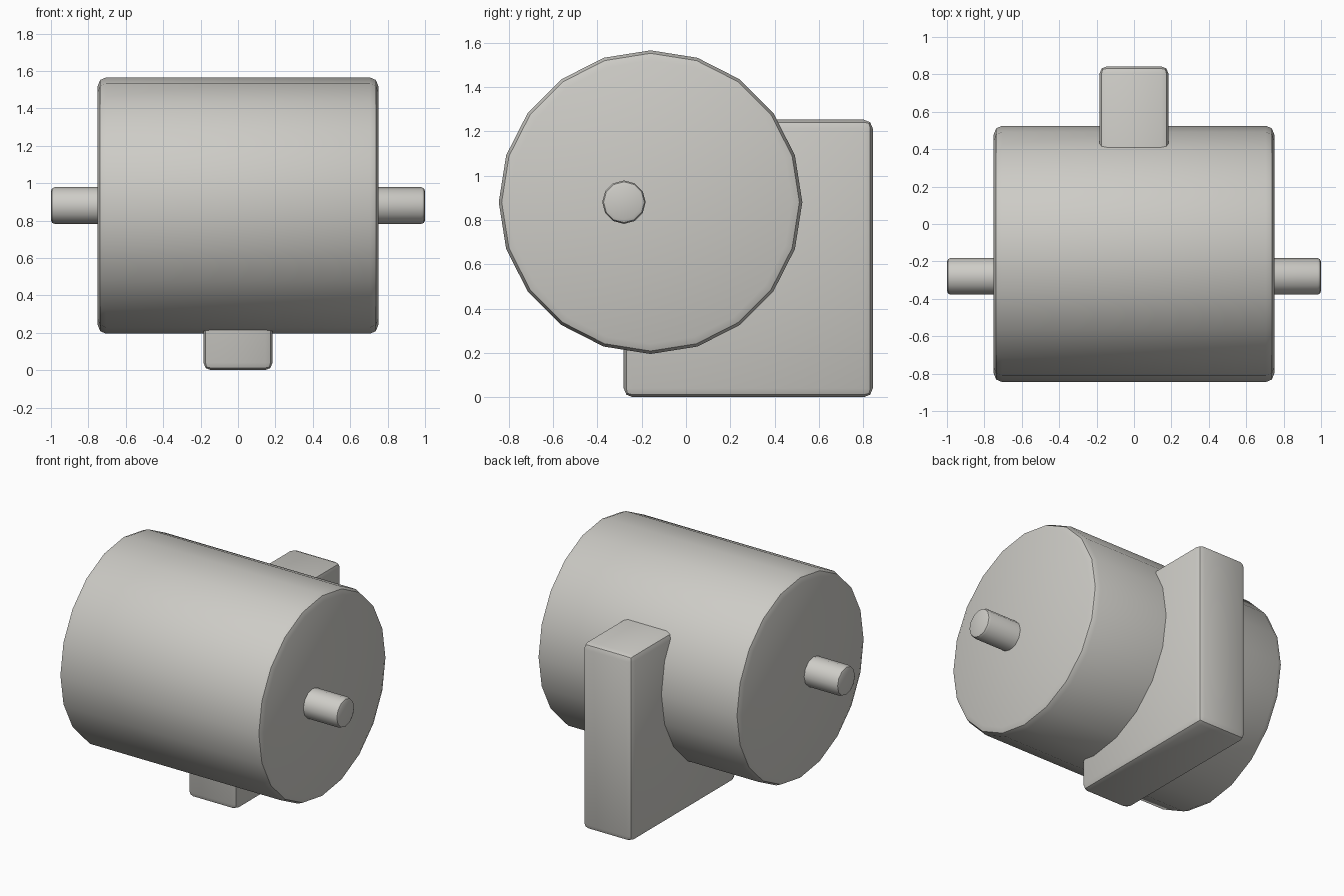
import bpy
import math

# Remove the default cube
cube = bpy.data.objects.get("Cube")
if cube:
    bpy.data.objects.remove(cube, do_unlink=True)

# Single warm grey
grey = bpy.data.materials.new("warm_grey")
grey.use_nodes = True
colour = (0.61, 0.60, 0.565, 1)
grey.diffuse_color = colour
grey.node_tree.nodes["Principled BSDF"].inputs["Base Color"].default_value = colour


def finish(name, bevel_width):
    """Name the active object, round its rims and smooth its shading."""
    obj = bpy.context.object
    obj.name = name
    obj.data.materials.append(grey)
    bpy.ops.object.transform_apply(location=False, rotation=True, scale=True)
    bevel = obj.modifiers.new("rounded_edges", "BEVEL")
    bevel.width = bevel_width
    bevel.segments = 2
    bevel.limit_method = 'ANGLE'
    bevel.angle_limit = math.radians(45)
    bpy.ops.object.modifier_apply(modifier=bevel.name)
    bpy.ops.object.shade_smooth_by_angle(angle=math.radians(35))
    return obj


def x_cylinder(name, sides, radius, length, y, z, bevel_width):
    """Cylinder lying along the x axis."""
    bpy.ops.mesh.primitive_cylinder_add(
        vertices=sides, radius=radius, depth=length,
        location=(0, y, z), rotation=(0, math.pi / 2, 0))
    return finish(name, bevel_width)


# Large drum and the thin off-centre shaft through it
x_cylinder("drum", 20, 0.685, 1.5, -0.16, 0.88, 0.045)
x_cylinder("shaft", 12, 0.098, 2.0, -0.28, 0.88, 0.02)

# Upright support block behind and below the drum
bpy.ops.mesh.primitive_cube_add(size=1, location=(0, 0.281, 0.626))
bpy.context.object.scale = (0.37, 1.124, 1.252)
finish("support_block", 0.04)
